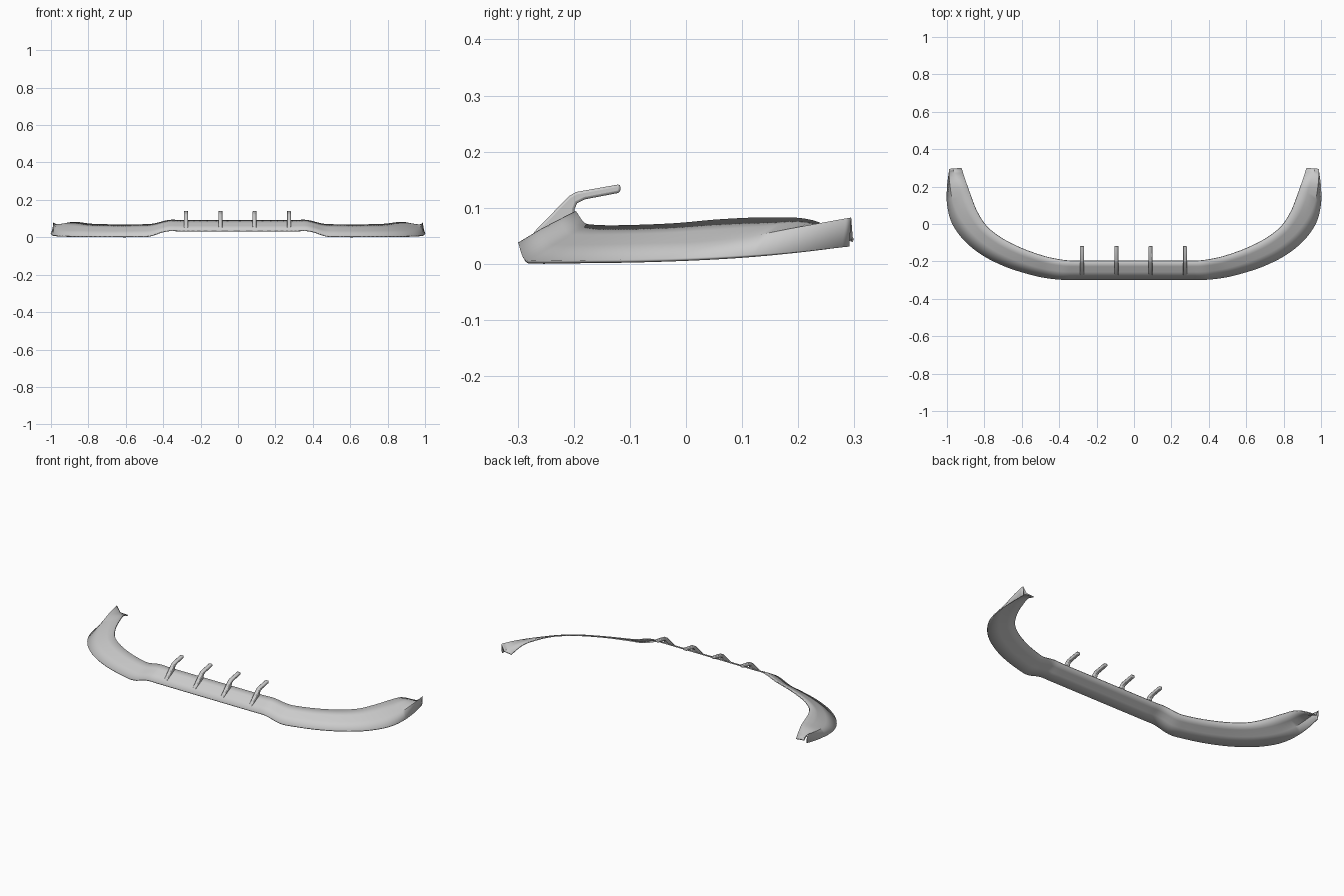
import bpy, bmesh
from mathutils import Vector as V

if "Cube" in bpy.data.objects:
    bpy.data.objects.remove(bpy.data.objects["Cube"])

# Lip sections on the right half: outer bottom edge, crease, inner edge
outer = [(.15, -.297, .034), (.3, -.297, .034), (.385, -.297, .033), (.475, -.287, .006),
         (.56, -.268, .003), (.68, -.23, .003), (.8, -.172, .004), (.9, -.095, .005),
         (.97, 0, .008), (.997, .1, .013), (.997, .2, .021), (.985, .291, .031)]
inner = [(.15, -.197, .09), (.3, -.197, .09), (.37, -.194, .09), (.45, -.18, .071),
         (.51, -.163, .067), (.6, -.13, .066), (.7, -.08, .067), (.785, -.015, .07),
         (.838, .065, .077), (.872, .15, .08), (.898, .225, .075), (.922, .298, .041)]
crease = {8: (.922, .025, .037), 9: (.965, .115, .047), 10: (.982, .205, .064), 11: (.989, .293, .08)}


def section(i):
    o, n = V(outer[i]), V(inner[i])
    m = V(crease[i]) if i in crease else o.lerp(n, .42) + V((0, 0, .002))
    k = m.lerp(n, .5)
    if i == 11:
        k = V((.97, .296, .045))
    return [o, m, k, n]


def catmull(a, b, c, d, t):
    return .5 * (2 * b + (c - a) * t + (2 * a - 5 * b + 4 * c - d) * t ** 2
                 + (3 * b - a - 3 * c + d) * t ** 3)


def finish(name, bm, angle):
    bmesh.ops.recalc_face_normals(bm, faces=bm.faces[:])
    me = bpy.data.meshes.new(name)
    bm.to_mesh(me)
    bm.free()
    ob = bpy.data.objects.new(name, me)
    bpy.context.collection.objects.link(ob)
    bpy.ops.object.select_all(action='DESELECT')
    ob.select_set(True)
    bpy.context.view_layer.objects.active = ob
    bpy.ops.object.shade_smooth_by_angle(angle=angle)
    return ob


# Curved lip sheet swept through the sections
half = [section(i) for i in range(len(outer))]
full = [[V((-p.x, p.y, p.z)) for p in s] for s in reversed(half)] + half
steps = 5
rows = []
last = len(full) - 1
for i in range(last):
    quad = [full[max(i - 1, 0)], full[i], full[i + 1], full[min(i + 2, last)]]
    for s in range(steps):
        rows.append([catmull(*(q[j] for q in quad), s / steps) for j in range(4)])
rows.append(full[-1])
bm = bmesh.new()
grid = [[bm.verts.new(p) for p in r] for r in rows]
for a, b in zip(grid, grid[1:]):
    for j in range(3):
        bm.faces.new((a[j], b[j], b[j + 1], a[j + 1]))
lip = finish("front_lip", bm, .6)
mod = lip.modifiers.new("thickness", 'SOLIDIFY')
mod.thickness = .006
mod.offset = 0

# Four bent mounting brackets
profile = [(-.278, .047), (-.265, .063), (-.208, .121), (-.196, .128), (-.117, .142),
           (-.117, .127), (-.18, .115), (-.194, .108), (-.199, .097), (-.198, .087)]
for n, x in enumerate((-.278, -.093, .089, .272)):
    bm = bmesh.new()
    w = .011
    f = bm.faces.new([bm.verts.new((x - w, y, z)) for y, z in profile])
    ext = bmesh.ops.extrude_face_region(bm, geom=[f])
    bmesh.ops.translate(bm, vec=(2 * w, 0, 0),
                        verts=[g for g in ext['geom'] if isinstance(g, bmesh.types.BMVert)])
    ob = finish("mounting_bracket_%d" % (n + 1), bm, .7)
    bev = ob.modifiers.new("rounded", 'BEVEL')
    bev.width = .005
    bev.segments = 2
    bev.limit_method = 'ANGLE'
    bev.angle_limit = 1.2
